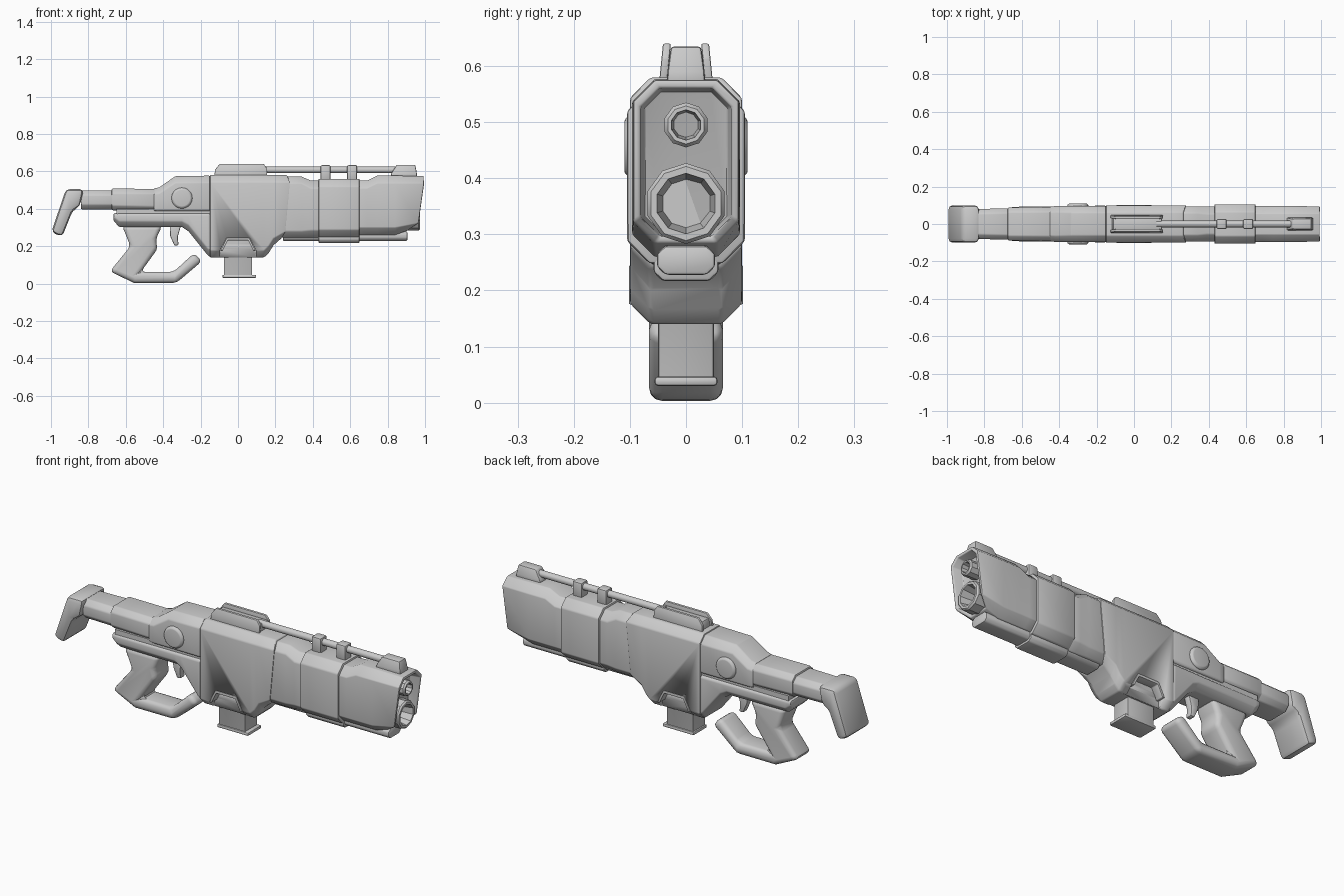
import bpy, bmesh, math


def loft(name, rings, bevel=0.006, seg=2):
    """Skin a list of equal-length rings, cap both ends, soften hard edges."""
    bm = bmesh.new()
    vs = [[bm.verts.new(p) for p in r] for r in rings]
    n = len(rings[0])
    for a, b in zip(vs, vs[1:]):
        for i in range(n):
            j = (i + 1) % n
            bm.faces.new((a[i], a[j], b[j], b[i]))
    bm.faces.new(vs[0])
    bm.faces.new(vs[-1])
    bmesh.ops.recalc_face_normals(bm, faces=bm.faces)
    if bevel:
        edges = [e for e in bm.edges if e.calc_face_angle(0) > 0.5]
        bmesh.ops.bevel(bm, geom=edges, offset=bevel, segments=seg, profile=0.5,
                        affect='EDGES', clamp_overlap=True)
    me = bpy.data.meshes.new(name)
    bm.to_mesh(me)
    bm.free()
    ob = bpy.data.objects.new(name, me)
    bpy.context.collection.objects.link(ob)
    bpy.ops.object.select_all(action='DESELECT')
    ob.select_set(True)
    bpy.context.view_layer.objects.active = ob
    bpy.ops.object.shade_smooth_by_angle(angle=math.radians(35))
    return ob


def sec(x, zb, zt, w, c=0.035, cb=None):
    """Octagonal section; x may be four values from bottom level to top level."""
    cb = c if cb is None else cb
    x = x if isinstance(x, tuple) else (x,) * 4
    right = [(x[0], w - cb, zb), (x[1], w, zb + cb), (x[2], w, zt - c), (x[3], w - c, zt)]
    return right + [(p[0], -p[1], p[2]) for p in reversed(right)]


def slab(name, profile, y0, y1, bevel=0.006, seg=2):
    """Extrude an (x, z) profile across the width."""
    return loft(name, [[(x, y, z) for x, z in profile] for y in (y0, y1)], bevel, seg)


def ring(x, z, r, n):
    a = [2 * math.pi * (i + 0.5) / n for i in range(n)]
    return [(x, r * math.cos(t), z + r * math.sin(t)) for t in a]


# central receiver with a magazine opening cut into each side
receiver = loft("receiver", [
    sec(-0.15, 0.14, 0.58, 0.10, 0.037), sec(0.14, 0.14, 0.58, 0.10, 0.037),
    sec(0.165, 0.165, 0.58, 0.10, 0.037), sec(0.19, 0.205, 0.58, 0.10, 0.037),
    sec((0.23, 0.255, 0.28, 0.262), 0.24, 0.58, 0.10, 0.037)])
opening = [(-0.095, 0.10), (-0.095, 0.18), (-0.06, 0.245),
           (0.06, 0.245), (0.095, 0.18), (0.095, 0.10)]
for side in (-1, 1):
    cutter = slab("magazine_opening_cutter", opening, side * 0.058, side * 0.2, 0)
    cutter.hide_render = True
    cutter.hide_viewport = True
    mod = receiver.modifiers.new("opening", 'BOOLEAN')
    mod.operation = 'DIFFERENCE'
    mod.object = cutter
    # raised lip around the opening
    slab("magazine_opening_lip",
         [(-0.095, 0.175), (-0.06, 0.245), (0.06, 0.245), (0.095, 0.175),
          (0.082, 0.175), (0.054, 0.231), (-0.054, 0.231), (-0.082, 0.175)],
         side * 0.05, side * 0.102, 0.003)

# magazine
loft("magazine", [[(x * s, y * s, z) for x, y in ((-0.076, -0.05), (0.076, -0.05),
     (0.076, 0.05), (-0.076, 0.05))] for z, s in ((0.04, 1), (0.16, 1), (0.19, 1.2), (0.215, 1.15))])
slab("magazine_base", [(-0.083, 0.03), (0.097, 0.03), (0.097, 0.047), (-0.083, 0.047)], -0.056, 0.056)

# rear body, lower rear body and the dark seam between them
loft("rear_body", [
    sec(-0.45, 0.387, 0.508, 0.092, 0.03, 0.008), sec(-0.42, 0.387, 0.515, 0.096, 0.032, 0.008),
    sec(-0.335, 0.387, 0.574, 0.096, 0.035, 0.008), sec(-0.15, 0.387, 0.577, 0.097, 0.036, 0.008)])
slab("body_seam", [(-0.65, 0.36), (-0.15, 0.36), (-0.15, 0.40), (-0.65, 0.40)], -0.085, 0.085, 0)
loft("lower_rear_body", [
    sec(-0.665, 0.335, 0.376, 0.088, 0.008, 0.02), sec(-0.635, 0.303, 0.376, 0.092, 0.008, 0.03),
    sec(-0.30, 0.303, 0.376, 0.096, 0.008, 0.03), sec(-0.265, 0.28, 0.376, 0.097, 0.008, 0.035),
    sec(-0.165, 0.155, 0.376, 0.098, 0.008, 0.036), sec(-0.149, 0.142, 0.376, 0.098, 0.008, 0.036)])

# stock tube and butt
loft("stock_sleeve", [sec(-0.675, 0.392, 0.508, 0.088, 0.025), sec(-0.44, 0.387, 0.506, 0.09, 0.025)])
loft("stock_tube", [sec(-0.84, 0.397, 0.498, 0.08, 0.025), sec(-0.66, 0.397, 0.498, 0.084, 0.025)])
slab("butt", [(-0.92, 0.505), (-0.825, 0.505), (-0.845, 0.415), (-0.885, 0.388),
              (-0.94, 0.25), (-0.998, 0.275)], -0.1, 0.1, 0.022, 2)

# barrel shroud: neck, band, front shell with recessed muzzle
loft("shroud_neck", [
    sec(0.20, 0.245, 0.572, 0.094), sec(0.34, 0.245, 0.572, 0.094),
    sec(0.39, 0.245, 0.55, 0.094, 0.04), sec(0.44, 0.245, 0.55, 0.094, 0.04)])
loft("shroud_band", [sec(0.43, 0.248, 0.56, 0.105, 0.04), sec(0.65, 0.248, 0.56, 0.105, 0.04)])
muzzle = (0.91, 0.965, 0.994, 0.992)
floor = (0.87, 0.925, 0.94, 0.94)
loft("shroud_front", [
    sec(0.64, 0.26, 0.55, 0.096, 0.04), sec(0.69, 0.26, 0.55, 0.096, 0.04),
    sec(0.745, 0.26, 0.577, 0.096, 0.04), sec(0.84, 0.26, 0.577, 0.096, 0.04),
    sec(muzzle, 0.285, 0.575, 0.094, 0.038), sec(muzzle, 0.297, 0.561, 0.081, 0.034),
    sec(floor, 0.30, 0.555, 0.075, 0.03)], 0.004)

# twin barrels: name, front x, height, outer and inner radius
for name, x, z, ro, ri in (("upper_barrel", 0.985, 0.495, 0.04, 0.027),
                           ("lower_barrel", 0.972, 0.355, 0.072, 0.054)):
    loft(name, [ring(0.86, z, ro, 10), ring(x - 0.008, z, ro, 10), ring(x, z, ro - 0.006, 10),
                ring(x, z, ri, 10), ring(x - 0.07, z, ri * 0.8, 10)], 0)

# rail below the barrels
loft("under_rail", [sec(0.24, 0.228, 0.28, 0.052, 0.015), sec(0.905, 0.228, 0.28, 0.052, 0.015)])
loft("under_rail_band", [sec(0.43, 0.217, 0.28, 0.058, 0.016), sec(0.65, 0.217, 0.28, 0.058, 0.016)])

# top: rear sight channel, rod, clips and front sight
slab("sight_base", [(-0.12, 0.57), (0.15, 0.57), (0.15, 0.618), (-0.11, 0.618)], -0.034, 0.034)
fin = [(-0.128, 0.57), (0.155, 0.57), (0.155, 0.615), (0.137, 0.64), (-0.098, 0.64), (-0.122, 0.61)]
for s in (-1, 1):
    loft("sight_fin", [[(x, s * (y - (z - 0.57) * 0.1), z) for x, z in fin]
                       for y in (0.034, 0.048)], 0.003)
loft("top_rod", [ring(0.12, 0.608, 0.018, 12), ring(0.84, 0.608, 0.018, 12)], 0)
for x in (0.468, 0.61):
    slab("rod_clip", [(x - 0.027, 0.55), (x + 0.027, 0.55), (x + 0.027, 0.633), (x - 0.027, 0.633)],
         -0.027, 0.027, 0.008)
loft("front_sight", [[(x0, -y, z), (x1, -y, z), (x1, y, z), (x0, y, z)] for x0, x1, y, z in
                     ((0.815, 0.958, 0.034, 0.57), (0.82, 0.956, 0.033, 0.59),
                      (0.848, 0.948, 0.027, 0.635))], 0.006)

# round pivot on both sides
loft("side_pivot", [[(-0.30 + r * math.cos(math.pi * i / 10), y, 0.457 + r * math.sin(math.pi * i / 10))
                     for i in range(20)] for y, r in
                    ((-0.11, 0.046), (-0.102, 0.056), (0.102, 0.056), (0.11, 0.046))], 0.003)

# grip with hand guard, and trigger
slab("grip", [(-0.62, 0.31), (-0.575, 0.20), (-0.685, 0.065), (-0.555, 0.003), (-0.33, 0.003),
              (-0.192, 0.12), (-0.235, 0.163), (-0.345, 0.062), (-0.52, 0.062),
              (-0.43, 0.185), (-0.44, 0.235), (-0.405, 0.31)], -0.066, 0.066, 0.024, 3)
slab("trigger", [(-0.365, 0.31), (-0.363, 0.255), (-0.34, 0.203), (-0.318, 0.205),
                 (-0.322, 0.25), (-0.305, 0.31)], -0.018, 0.018, 0.006)
